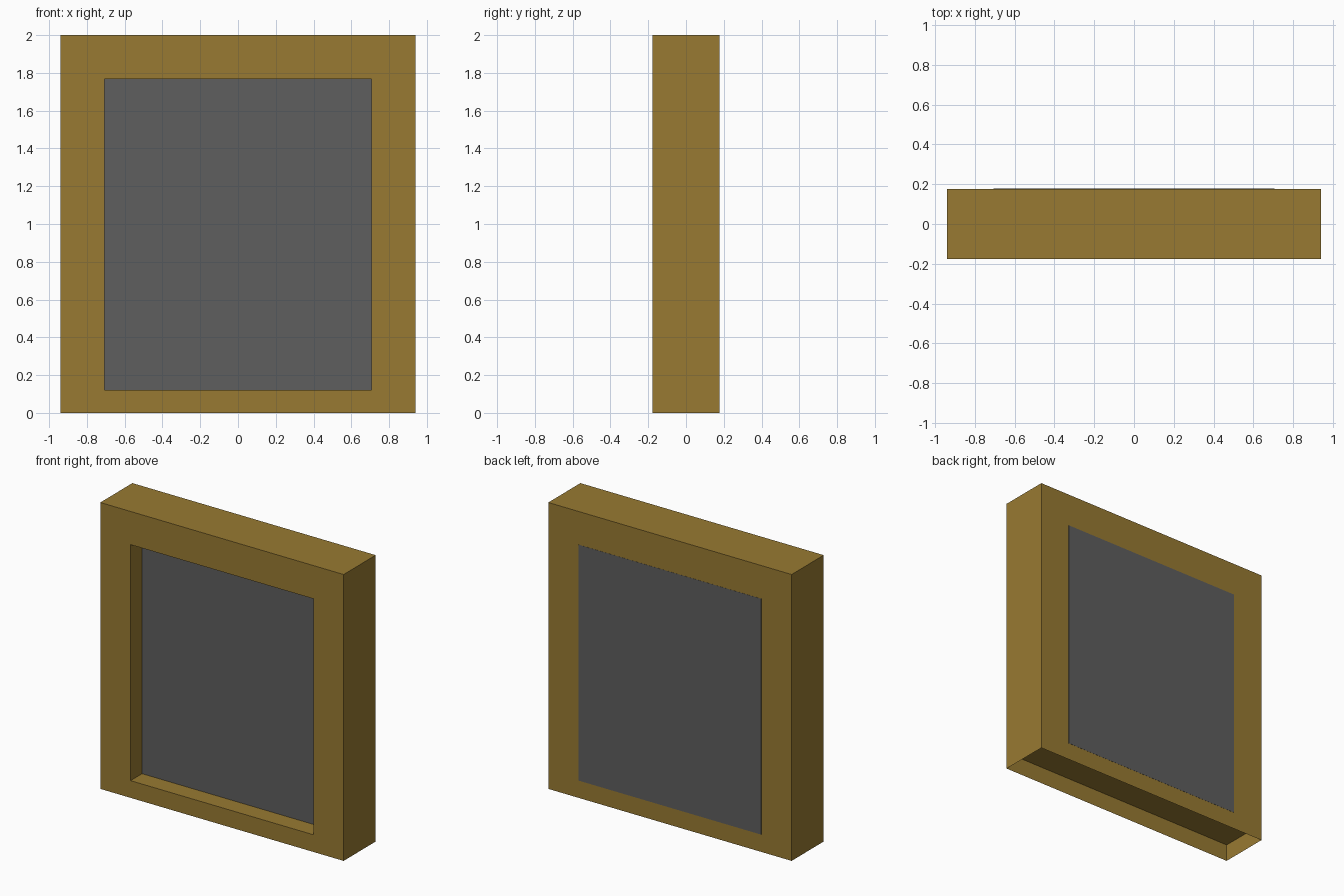
import bpy, bmesh

if "Cube" in bpy.data.objects:
    bpy.data.objects.remove(bpy.data.objects["Cube"])

W, D, H = 0.94, 0.177, 2.0           # half width, half depth, height
IX, Z0, Z1 = 0.706, 0.12, 1.768      # window half width, sill, head
PY = -0.05                           # front plane of the panel


def material(name, rgb):
    m = bpy.data.materials.new(name)
    m.diffuse_color = (*rgb, 1)
    m.use_nodes = True
    m.node_tree.nodes["Principled BSDF"].inputs["Base Color"].default_value = m.diffuse_color
    return m


def add_object(name, bm, mat):
    me = bpy.data.meshes.new(name)
    bm.to_mesh(me)
    bm.free()
    me.materials.append(mat)
    ob = bpy.data.objects.new(name, me)
    bpy.context.collection.objects.link(ob)
    return ob


def rect(bm, x, y, z0, z1):
    return [bm.verts.new(p) for p in ((-x, y, z0), (x, y, z0), (x, y, z1), (-x, y, z1))]


def band(bm, a, b, sides=range(4)):
    for i in sides:
        j = (i + 1) % 4
        bm.faces.new((a[i], a[j], b[j], b[i]))


gold = material("golden_wood", (0.314, 0.195, 0.032))
grey = material("grey_panel", (0.112, 0.112, 0.112))

# Frame: thin shell, open underneath, with a recessed window in the front
bm = bmesh.new()
back = rect(bm, W, D, 0, H)
front = rect(bm, W, -D, 0, H)
window = rect(bm, IX, -D, Z0, Z1)
recess = rect(bm, IX, PY, Z0, Z1)
bm.faces.new(back[::-1])
band(bm, back, front, (1, 2, 3))     # right, top and left; bottom stays open
band(bm, front, window)
band(bm, window, recess)
bm.faces.new(recess)
add_object("frame", bm, gold)

# Underside floor set up inside the frame, level with the sill
bm = bmesh.new()
f = [bm.verts.new(p) for p in ((-W, -D, Z0), (-W, D, Z0), (W, D, Z0), (W, -D, Z0))]
bm.faces.new(f)
add_object("underside_floor", bm, gold)

# Grey panel filling the window through to the back
bm = bmesh.new()
a = rect(bm, IX, PY - 0.001, Z0 + 0.001, Z1)
b = rect(bm, IX, D + 0.001, Z0 + 0.001, Z1)
bm.faces.new(a)
bm.faces.new(b[::-1])
band(bm, b, a)
add_object("panel", bm, grey)
